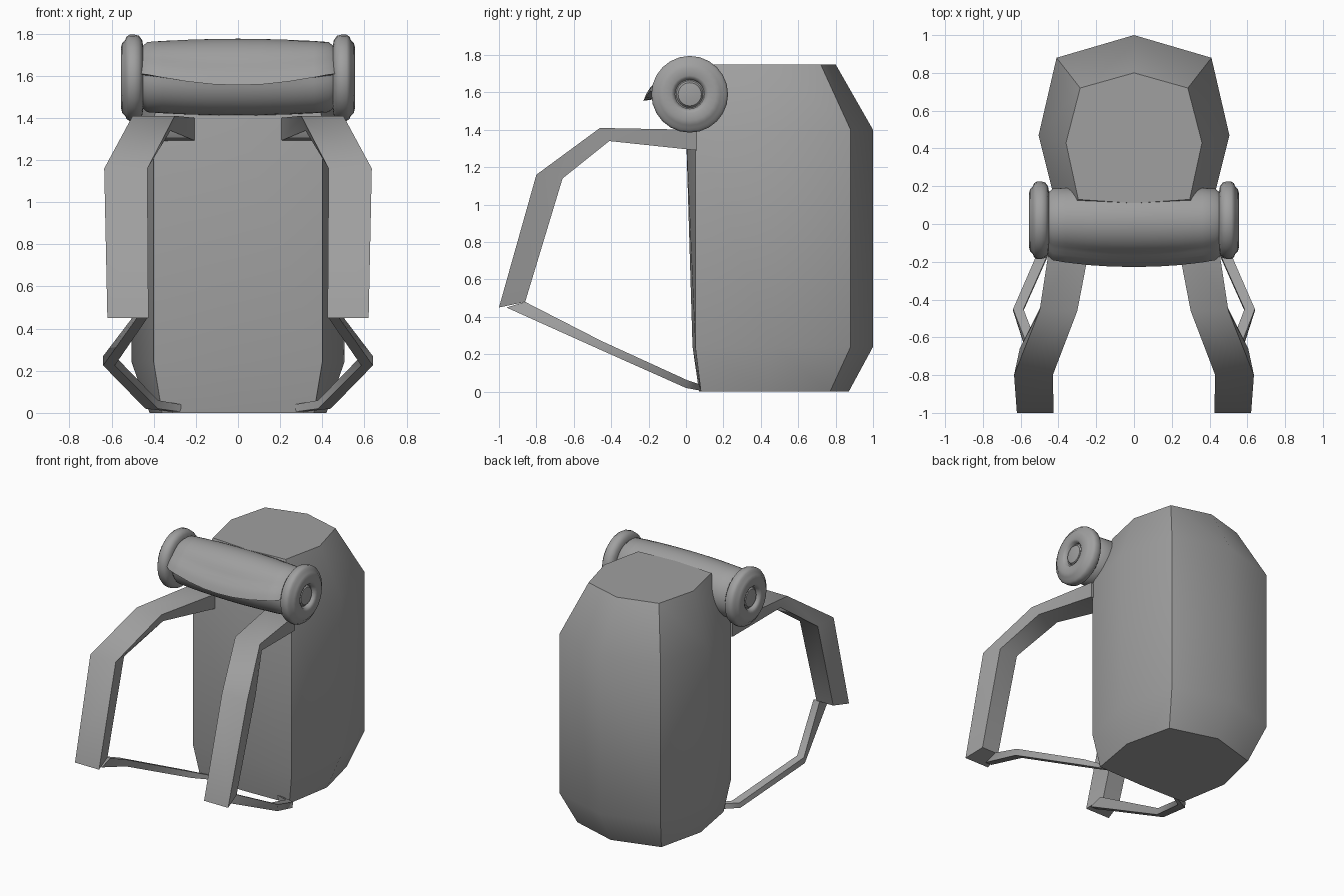
import bpy, bmesh
from math import sin, cos, pi, radians

cube = bpy.data.objects.get("Cube")
if cube:
    bpy.data.objects.remove(cube, do_unlink=True)

grey = bpy.data.materials.new("canvas_grey")
GREY = (0.35, 0.35, 0.35, 1)
grey.diffuse_color = GREY
grey.use_nodes = True
grey.node_tree.nodes["Principled BSDF"].inputs["Base Color"].default_value = GREY


def loft(name, rings, angle=45, mirror=False):
    """Skin a list of closed rings, cap both ends, shade by angle."""
    bm = bmesh.new()
    rows = [[bm.verts.new(p) for p in ring] for ring in rings]
    n = len(rows[0])
    for a, b in zip(rows, rows[1:]):
        for i in range(n):
            j = (i + 1) % n
            bm.faces.new((a[i], a[j], b[j], b[i]))
    bm.faces.new(rows[0])
    bm.faces.new(rows[-1])
    bmesh.ops.recalc_face_normals(bm, faces=bm.faces)
    mesh = bpy.data.meshes.new(name)
    bm.to_mesh(mesh)
    bm.free()
    mesh.materials.append(grey)
    obj = bpy.data.objects.new(name, mesh)
    bpy.context.collection.objects.link(obj)
    if mirror:
        obj.modifiers.new("mirror", "MIRROR")
    bpy.ops.object.select_all(action="DESELECT")
    obj.select_set(True)
    bpy.context.view_layer.objects.active = obj
    bpy.ops.object.shade_smooth_by_angle(angle=radians(angle))
    return obj


# Pack body: eight-sided rings, each given as half an outline from back to front
def body_ring(z, half):
    other = [(-x, y) for x, y in reversed(half[1:-1])]
    return [(x, y, z) for x, y in half + other]


loft("pack_body", [
    body_ring(0.0, [(0, 0.87), (0.34, 0.77), (0.42, 0.43), (0.36, 0.08), (0, 0.07)]),
    body_ring(0.24, [(0, 1.0), (0.41, 0.88), (0.505, 0.47), (0.40, 0.05), (0, 0.035)]),
    body_ring(1.40, [(0, 1.0), (0.41, 0.88), (0.505, 0.47), (0.40, 0.05), (0, 0.0)]),
    body_ring(1.75, [(0, 0.80), (0.285, 0.72), (0.36, 0.43), (0.295, 0.13), (0, 0.11)]),
], 50)


# Straps: each row is x range, outer (y, z), inner (y, z), inner edge inset
def strap(name, rows):
    loft(name, [[(x0, *outer), (x1, *outer), (x1 - inset, *inner), (x0 + inset, *inner)]
                for x0, x1, outer, inner, inset in rows], mirror=True)


strap("shoulder_straps", [
    (0.20, 0.42, (0.06, 1.40), (0.06, 1.29), 0.0),
    (0.30, 0.50, (-0.46, 1.41), (-0.41, 1.34), 0.02),
    (0.43, 0.635, (-0.80, 1.16), (-0.66, 1.14), 0.03),
    (0.425, 0.62, (-1.0, 0.45), (-0.86, 0.48), 0.03),
])
strap("lower_straps", [
    (0.43, 0.48, (-0.96, 0.45), (-0.86, 0.48), 0.0),
    (0.585, 0.64, (-0.46, 0.225), (-0.45, 0.27), 0.0),
    (0.38, 0.44, (0.0, 0.02), (0.01, 0.06), 0.0),
    (0.27, 0.31, (0.08, 0.005), (0.07, 0.04), 0.0),
])

# Bedroll: spiral cross-section whose loose end forms a lip on the front
CY, CZ = 0.02, 1.59
SEGMENTS = 40


def roll_ring(x):
    s = (x / 0.46) ** 2
    pinch = 0.03 if abs(x) > 0.45 else 0.0
    start = radians(188 - 14 * s)
    ring = []
    for i in range(SEGMENTS + 1):
        t = i / SEGMENTS
        lip = (0.06 - 0.025 * s) * max(0, 1 - 12 * t)
        r = 0.19 - 0.018 * s - pinch - 0.015 * t + lip
        a = start - 2 * pi * t
        ring.append((x, CY + r * cos(a), CZ + r * sin(a)))
    return ring


loft("bedroll", [roll_ring(x) for x in
                 (-0.47, -0.43, -0.36, -0.24, -0.12, 0, 0.12, 0.24, 0.36, 0.43, 0.47)])

# Bedroll end caps: turned rim with a ridge and a sunken centre button
profile = [(0.45, 0.15), (0.455, 0.18), (0.47, 0.2), (0.49, 0.205), (0.515, 0.205),
           (0.53, 0.195), (0.535, 0.18), (0.55, 0.165), (0.556, 0.14), (0.556, 0.10),
           (0.548, 0.085), (0.525, 0.078), (0.525, 0.072), (0.54, 0.062), (0.545, 0.03)]
loft("bedroll_end_caps",
     [[(x, CY + r * cos(2 * pi * i / 24), CZ + r * sin(2 * pi * i / 24)) for i in range(24)]
      for x, r in profile], 45, mirror=True)
